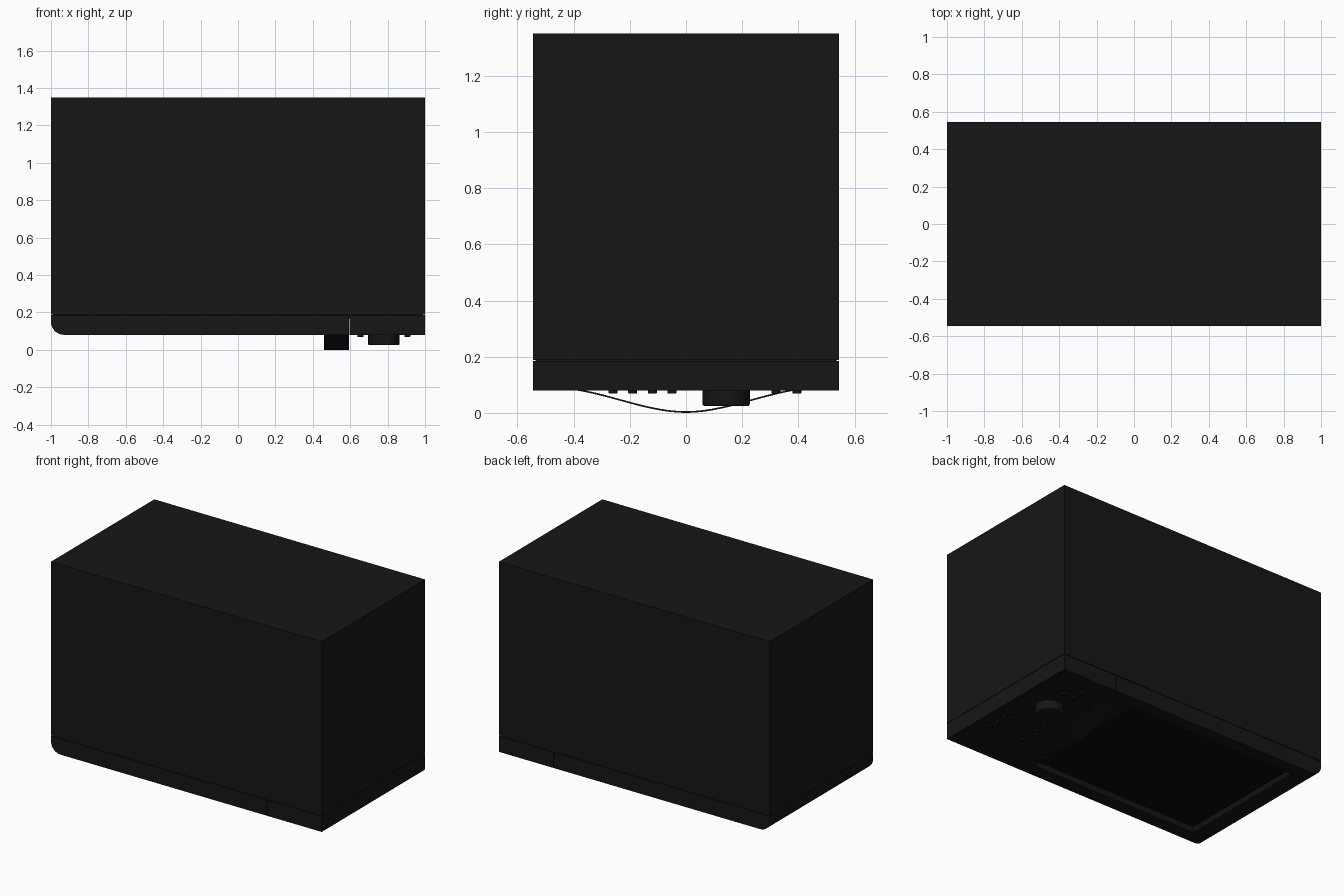
import bpy, bmesh, math

if "Cube" in bpy.data.objects:
    bpy.data.objects.remove(bpy.data.objects["Cube"])

def material(name, v):
    m = bpy.data.materials.new(name)
    m.diffuse_color = (v, v, v, 1)
    m.use_nodes = True
    m.node_tree.nodes["Principled BSDF"].inputs["Base Color"].default_value = m.diffuse_color
    return m

BLACK = material("black_casing", 0.008)
DARK = material("dark_glass", 0.003)

def mesh_object(name, bm, mat):
    bmesh.ops.recalc_face_normals(bm, faces=bm.faces)
    me = bpy.data.meshes.new(name)
    bm.to_mesh(me)
    bm.free()
    ob = bpy.data.objects.new(name, me)
    bpy.context.collection.objects.link(ob)
    me.materials.append(mat)
    return ob

def activate(ob):
    bpy.ops.object.select_all(action='DESELECT')
    ob.select_set(True)
    bpy.context.view_layer.objects.active = ob

def smooth(ob):
    activate(ob)
    bpy.ops.object.shade_smooth_by_angle(angle=math.radians(35))

def box(name, x0, x1, y0, y1, z0, z1, mat=BLACK):
    bm = bmesh.new()
    bmesh.ops.create_cube(bm, size=1)
    for v in bm.verts:
        v.co = (x1 if v.co.x > 0 else x0, y1 if v.co.y > 0 else y0, z1 if v.co.z > 0 else z0)
    return mesh_object(name, bm, mat)

def prism(name, outline, axis, a, b, mat=BLACK):
    """Extrude a 2D outline (h, z) from a to b along x or y."""
    bm = bmesh.new()
    place = (lambda h, z, t: (t, h, z)) if axis == 'x' else (lambda h, z, t: (h, t, z))
    f = bm.faces.new([bm.verts.new(place(h, z, a)) for h, z in outline])
    new = bmesh.ops.extrude_face_region(bm, geom=[f])['geom']
    d = place(0, 0, b - a)
    bmesh.ops.translate(bm, vec=d, verts=[g for g in new if isinstance(g, bmesh.types.BMVert)])
    return mesh_object(name, bm, mat)

def disc(name, x, y, r, z0, z1, bevel, n=32):
    """Round control whose free face (z0) has a softened rim."""
    bm = bmesh.new()
    bmesh.ops.create_cone(bm, cap_ends=True, segments=n, radius1=r, radius2=r, depth=z1 - z0)
    bmesh.ops.translate(bm, vec=(x, y, (z0 + z1) / 2), verts=bm.verts)
    rim = [e for e in bm.edges if all(v.co.z < z0 + 1e-4 for v in e.verts)]
    bmesh.ops.bevel(bm, geom=rim, offset=bevel, segments=3, profile=0.5, affect='EDGES')
    ob = mesh_object(name, bm, BLACK)
    smooth(ob)
    return ob

W, SPLIT, FRONT, SEAM, G = 0.545, 0.595, 0.08, 0.187, 0.002

# Oven casing, lying on its front
box("casing", -1, 1, -W, W, SEAM + G, 1.35)
box("seam_core", -0.99, 0.99, -W + 0.01, W - 0.01, SEAM - 0.02, SEAM + 0.02)

# Door with a rounded outer edge
R = 0.07
arc = [(-1 + R - R * math.cos(t * math.pi / 16), FRONT + R - R * math.sin(t * math.pi / 16))
       for t in range(9)]
door = prism("door", arc + [(SPLIT - G, FRONT), (SPLIT - G, SEAM - G), (-1, SEAM - G)], 'y', -W, W)

# Window recess with sloping sides
cutter = box("window_cutter", -0.86, 0.41, -0.47, 0.47, FRONT - 0.03, FRONT + 0.03)
for v in cutter.data.vertices:
    if v.co.z > FRONT:
        v.co.x += -0.03 if v.co.x > 0 else 0.03
        v.co.y += -0.03 if v.co.y > 0 else 0.03
cutter.hide_render = True
mod = door.modifiers.new("window_recess", 'BOOLEAN')
mod.object, mod.operation, mod.solver = cutter, 'DIFFERENCE', 'EXACT'
activate(door)
bpy.ops.object.modifier_apply(modifier=mod.name)
bpy.data.objects.remove(cutter)
smooth(door)
box("window_glass", -0.83, 0.38, -0.44, 0.44, FRONT + 0.028, FRONT + 0.04, DARK)

# Control panel
box("control_panel", SPLIT + G, 1, -W, W, FRONT, SEAM - G)

# Bowed strip handle
def bow(y):
    t = abs(y) / 0.39
    return 0.08 * (0.5 * (1 - math.cos(math.pi * t)) * 0.5 + 0.5 * t ** 1.7)
ys = [-0.39 + 0.78 * i / 32 for i in range(33)]
outer = [(y, bow(y)) for y in ys]
inner = [(y, bow(y) + 0.006) for y in reversed(ys)]
smooth(prism("door_handle", outer + inner, 'x', 0.46, SPLIT - G))

# Knob and buttons
disc("knob", 0.78, 0.143, 0.084, 0.025, FRONT + 0.01, 0.006, 48)
for y in (-0.26, -0.19, -0.12, -0.05):
    for x in (0.655, 0.905):
        disc("button", x, y, 0.016, 0.069, FRONT + 0.01, 0.003, 20)
for x, y in ((0.74, 0.32), (0.82, 0.32), (0.74, 0.395), (0.82, 0.395)):
    disc("program_button", x, y, 0.016, 0.069, FRONT + 0.01, 0.003, 20)
